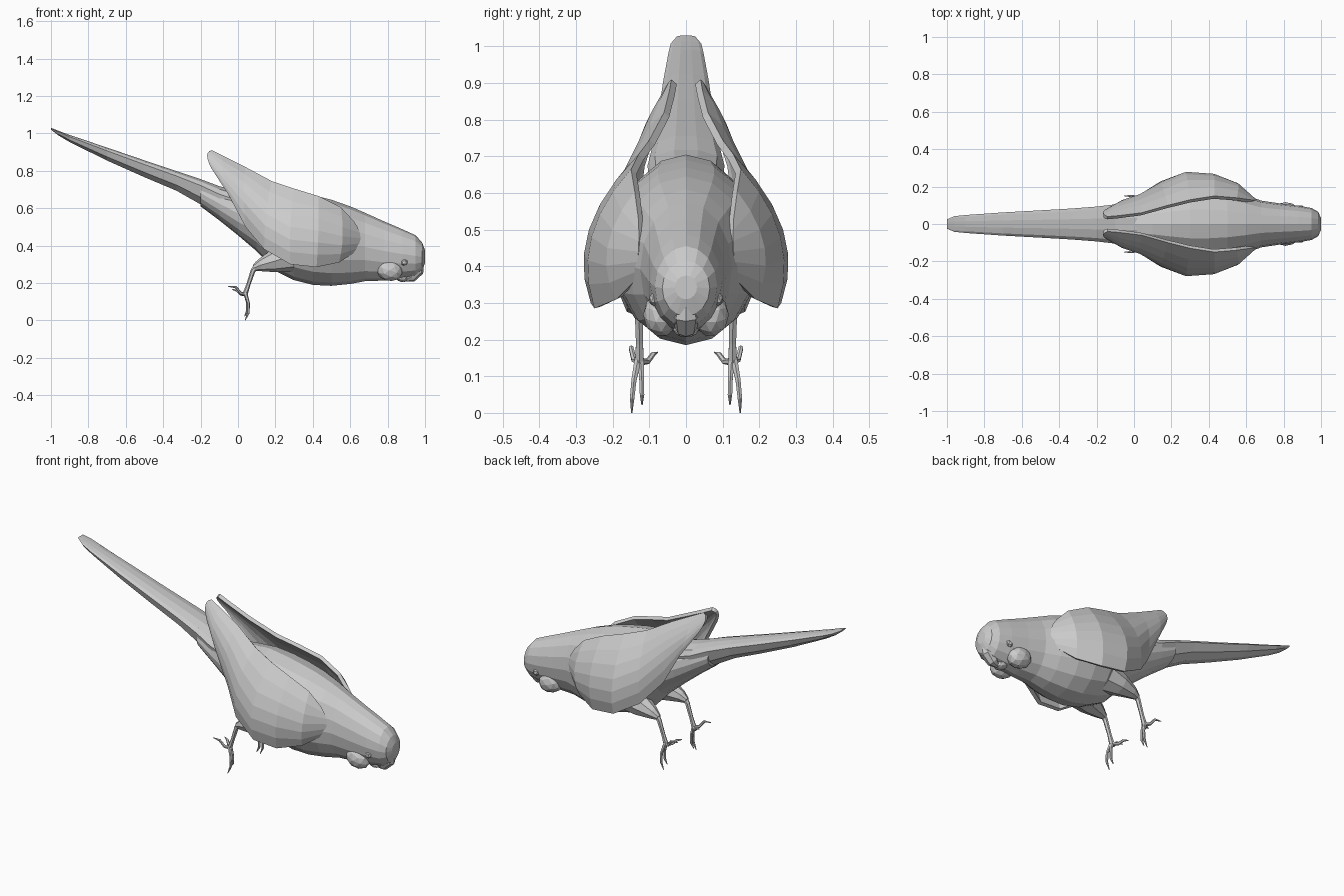
import bpy, bmesh, math
from mathutils import Vector, Matrix

if "Cube" in bpy.data.objects:
    bpy.data.objects.remove(bpy.data.objects["Cube"])


def finish(name, bm, mirror=False, thickness=0):
    bmesh.ops.recalc_face_normals(bm, faces=bm.faces[:])
    mesh = bpy.data.meshes.new(name)
    bm.to_mesh(mesh)
    bm.free()
    obj = bpy.data.objects.new(name, mesh)
    bpy.context.collection.objects.link(obj)
    if thickness:
        mod = obj.modifiers.new("Thickness", 'SOLIDIFY')
        mod.thickness = thickness
        mod.offset = -1
    if mirror:
        mod = obj.modifiers.new("Mirror", 'MIRROR')
        mod.use_axis = (False, True, False)
    return obj


def loft(bm, rings, closed=True):
    rows = [[bm.verts.new(p) for p in ring] for ring in rings]
    n = len(rows[0])
    for a, b in zip(rows, rows[1:]):
        for i in range(n if closed else n - 1):
            j = (i + 1) % n
            bm.faces.new((a[i], a[j], b[j], b[i]))
    if closed:
        bm.faces.new(rows[0])
        bm.faces.new(rows[-1])


def tube(bm, points, radii, sides=6):
    pts = [Vector(p) for p in points]
    rings = []
    for i, p in enumerate(pts):
        d = (pts[min(i + 1, len(pts) - 1)] - pts[max(i - 1, 0)]).normalized()
        u = d.cross(Vector((0, 1, 0))).normalized()
        v = d.cross(u)
        rings.append([p + radii[i] * (u * math.cos(t) + v * math.sin(t))
                      for t in (2 * math.pi * k / sides for k in range(sides))])
    loft(bm, rings)


def ellipsoid(name, centre, size, tilt=0, mirror=False, detail=2):
    bm = bmesh.new()
    m = (Matrix.Translation(centre) @ Matrix.Rotation(tilt, 4, 'Y')
         @ Matrix.Diagonal((*size, 1)))
    bmesh.ops.create_icosphere(bm, subdivisions=detail, radius=1, matrix=m)
    return finish(name, bm, mirror)


def body_part(name, stations, widest, sides=14):
    # stations: x, top z, bottom z, half width
    bm = bmesh.new()
    rings = []
    for x, top, bottom, w in stations:
        zm = bottom + (top - bottom) * widest
        ring = []
        for k in range(sides):
            t = 2 * math.pi * (k + 0.5) / sides + math.pi / sides
            s = math.sin(t)
            ring.append((x, w * math.cos(t),
                         zm + s * ((top - zm) if s > 0 else (zm - bottom))))
        rings.append(ring)
    loft(bm, rings)
    return finish(name, bm)


# Head and body
body_part("body", [
    (1.0, .375, .31, .03), (.985, .415, .265, .065), (.95, .455, .235, .085),
    (.88, .487, .222, .098), (.78, .53, .213, .11), (.68, .575, .21, .125),
    (.6, .61, .195, .155), (.5, .645, .185, .185), (.4, .67, .19, .2),
    (.3, .69, .215, .2), (.2, .705, .265, .175), (.1, .70, .37, .145),
    (0, .69, .455, .12), (-.1, .715, .535, .105), (-.2, .75, .61, .09)], .5, 16)

# Long tapering tail
body_part("tail", [
    (.05, .68, .46, .10), (-.1, .72, .54, .105), (-.2, .757, .615, .093),
    (-.33, .80, .69, .083), (-.5, .857, .762, .073), (-.7, .925, .852, .062),
    (-.9, .992, .952, .048), (-.96, 1.014, .988, .042), (-1, 1.03, 1.02, .025)], .75, 10)

# Wings: arched sections given as upper edge, outermost point, lower edge
wing_sections = [
    ((.62, .13, .53), (.655, .13, .44), (.62, .14, .36)),
    ((.55, .14, .605), (.56, .215, .45), (.54, .19, .31)),
    ((.43, .15, .665), (.43, .258, .48), (.42, .25, .285)),
    ((.30, .13, .705), (.28, .265, .50), (.28, .26, .30)),
    ((.18, .10, .745), (.15, .21, .57), (.14, .22, .38)),
    ((.04, .06, .82), (.03, .15, .69), (.04, .15, .50)),
    ((-.08, .045, .88), (-.08, .11, .79), (-.05, .13, .67)),
    ((-.14, .04, .91), (-.165, .06, .88), (-.14, .085, .81)),
]
rings = []
for section in wing_sections:
    up, mid, low = map(Vector, section)
    ctrl = mid * 2 - (up + low) / 2
    rings.append([up * (1 - t) ** 2 + ctrl * 2 * t * (1 - t) + low * t * t
                  for t in (k / 6 for k in range(7))])
bm = bmesh.new()
loft(bm, rings, closed=False)
wing = finish("wing", bm, True, .02)
# Make the shell thicken towards the body
if sum(p.normal.y * p.area for p in wing.data.polygons) < 0:
    wing.data.flip_normals()

# Feathered thighs and thin shanks
bm = bmesh.new()
tube(bm, [(.27, .10, .34), (.19, .12, .315), (.12, .127, .295), (.085, .128, .28)],
     [.085, .06, .034, .016], 8)
finish("thigh", bm, True)
bm = bmesh.new()
tube(bm, [(.11, .128, .305), (.08, .128, .265), (.055, .127, .19), (.038, .127, .14)],
     [.018, .013, .011, .014])
finish("shank", bm, True)

# Four toes per foot, each ending in a thin claw
bm = bmesh.new()
for path in (
    [(.038, .125, .15), (.05, .121, .10), (.05, .12, .05), (.035, .12, .022)],
    [(.038, .13, .15), (.056, .142, .09), (.055, .147, .04), (.038, .148, 0)],
    [(.04, .127, .14), (.015, .142, .145), (-.012, .15, .178), (-.052, .15, .182)],
    [(.04, .125, .14), (.015, .105, .14), (-.005, .09, .16), (-.03, .078, .165)],
):
    tube(bm, path, [.011, .008, .007, .002])
lowest = min(v.co.z for v in bm.verts)
for v in bm.verts:
    v.co.z = max(v.co.z, 0)
finish("toes", bm, True)

# Face: cheeks, eyes, hooked beak and nostril swellings
ellipsoid("cheek", (.81, .067, .268), (.072, .05, .058), .3, True)
ellipsoid("eye", (.89, .088, .31), (.02, .014, .02), 0, True, 1)
bm = bmesh.new()
tube(bm, [(.96, 0, .315), (.955, 0, .265), (.925, 0, .232), (.885, 0, .212)],
     [.035, .038, .03, .006], 8)
finish("beak", bm)
ellipsoid("lower_beak", (.875, 0, .228), (.035, .035, .022), .2)
ellipsoid("nostril_swelling", (.962, .022, .29), (.026, .022, .022), 0, True, 1)
